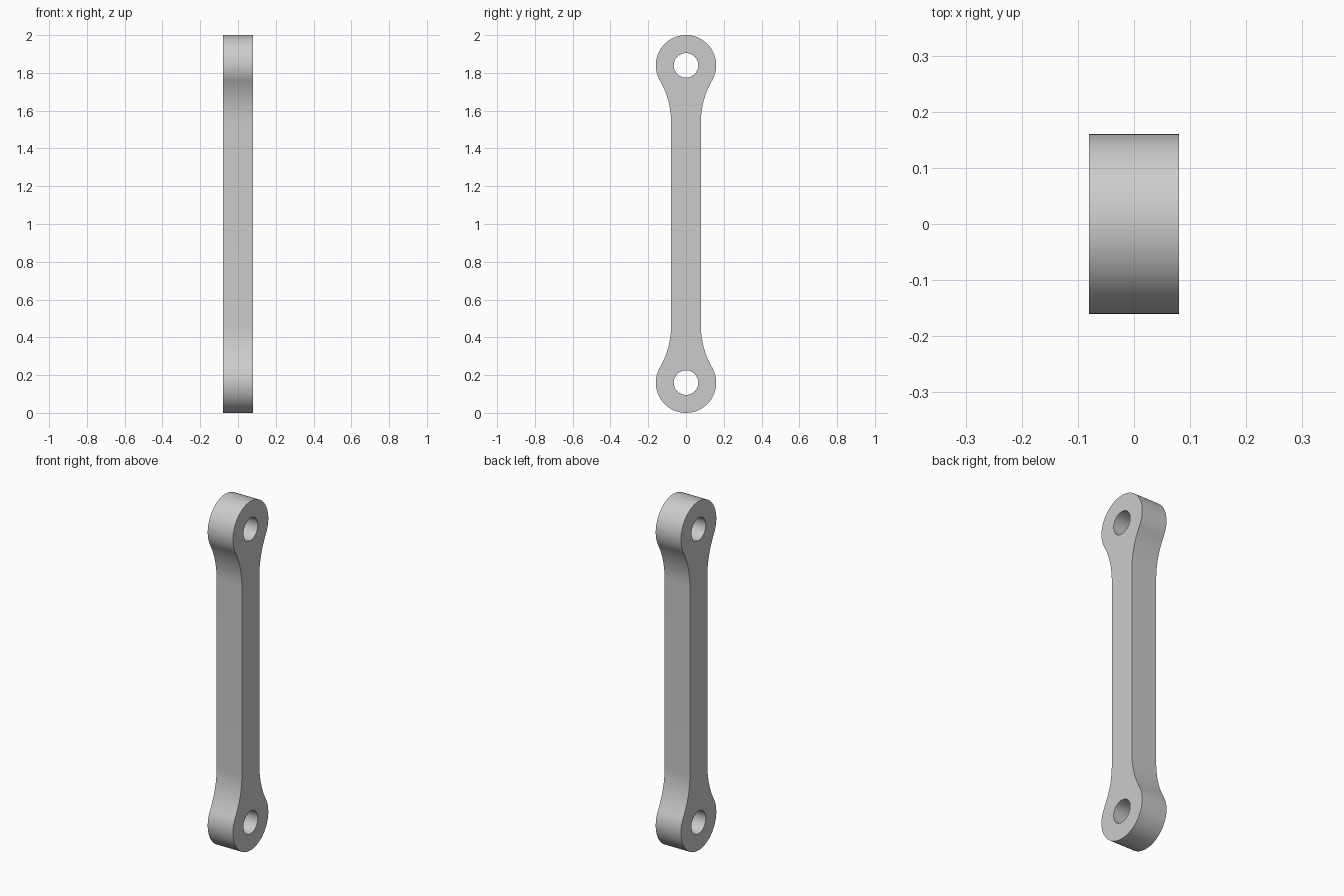
import bpy
import bmesh
from math import sin, cos, pi, sqrt, asin

cube = bpy.data.objects.get("Cube")
if cube:
    bpy.data.objects.remove(cube, do_unlink=True)

EYE_R = 0.16        # rounded end
HOLE_R = 0.065      # pin hole
BAR = 0.079         # half width of the straight shank
FILLET = 0.44       # neck radius between shank and end
HALF_THICK = 0.08
EYE_Z = 1 - EYE_R   # end centre, measured from mid height


def arc(cy, cz, r, a0, a1, n):
    return [(cy + r * cos(a0 + (a1 - a0) * i / n),
             cz + r * sin(a0 + (a1 - a0) * i / n)) for i in range(n + 1)]


# Quarter outline: shank edge, concave neck, rounded end up to the crown
drop = sqrt((EYE_R + FILLET) ** 2 - (BAR + FILLET) ** 2)
tilt = asin(drop / (EYE_R + FILLET))
quarter = arc(BAR + FILLET, EYE_Z - drop, FILLET, pi, pi - tilt, 16)
quarter += arc(0, EYE_Z, EYE_R, -tilt, pi / 2, 32)[1:]

# Mirror the quarter into the full closed outline
half = quarter + [(-y, z) for y, z in reversed(quarter[:-1])]
outline = half + [(-y, -z) for y, z in half]
holes = [arc(0, s * EYE_Z, HOLE_R, 0, 2 * pi, 48)[:-1] for s in (1, -1)]

# Fill the profile around the holes and extrude it through the thickness
bm = bmesh.new()
for loop in [outline] + holes:
    verts = [bm.verts.new((-HALF_THICK, y, z + 1)) for y, z in loop]
    for a, b in zip(verts, verts[1:] + verts[:1]):
        bm.edges.new((a, b))
bmesh.ops.triangle_fill(bm, edges=bm.edges[:], use_beauty=True, normal=(-1, 0, 0))
grown = bmesh.ops.extrude_face_region(bm, geom=bm.faces[:], use_keep_orig=True)
moved = [g for g in grown["geom"] if isinstance(g, bmesh.types.BMVert)]
bmesh.ops.translate(bm, verts=moved, vec=(2 * HALF_THICK, 0, 0))
bmesh.ops.recalc_face_normals(bm, faces=bm.faces[:])

mesh = bpy.data.meshes.new("link_arm")
bm.to_mesh(mesh)
bm.free()
link = bpy.data.objects.new("link_arm", mesh)
bpy.context.collection.objects.link(link)

# Plain grey metal
grey = bpy.data.materials.new("plain_grey")
grey.use_nodes = True
color = (0.6, 0.6, 0.6, 1)
grey.diffuse_color = color
grey.node_tree.nodes["Principled BSDF"].inputs["Base Color"].default_value = color
mesh.materials.append(grey)

# Smooth curved sides with crisp rims
bpy.ops.object.select_all(action="DESELECT")
link.select_set(True)
bpy.context.view_layer.objects.active = link
bpy.ops.object.shade_smooth_by_angle()
